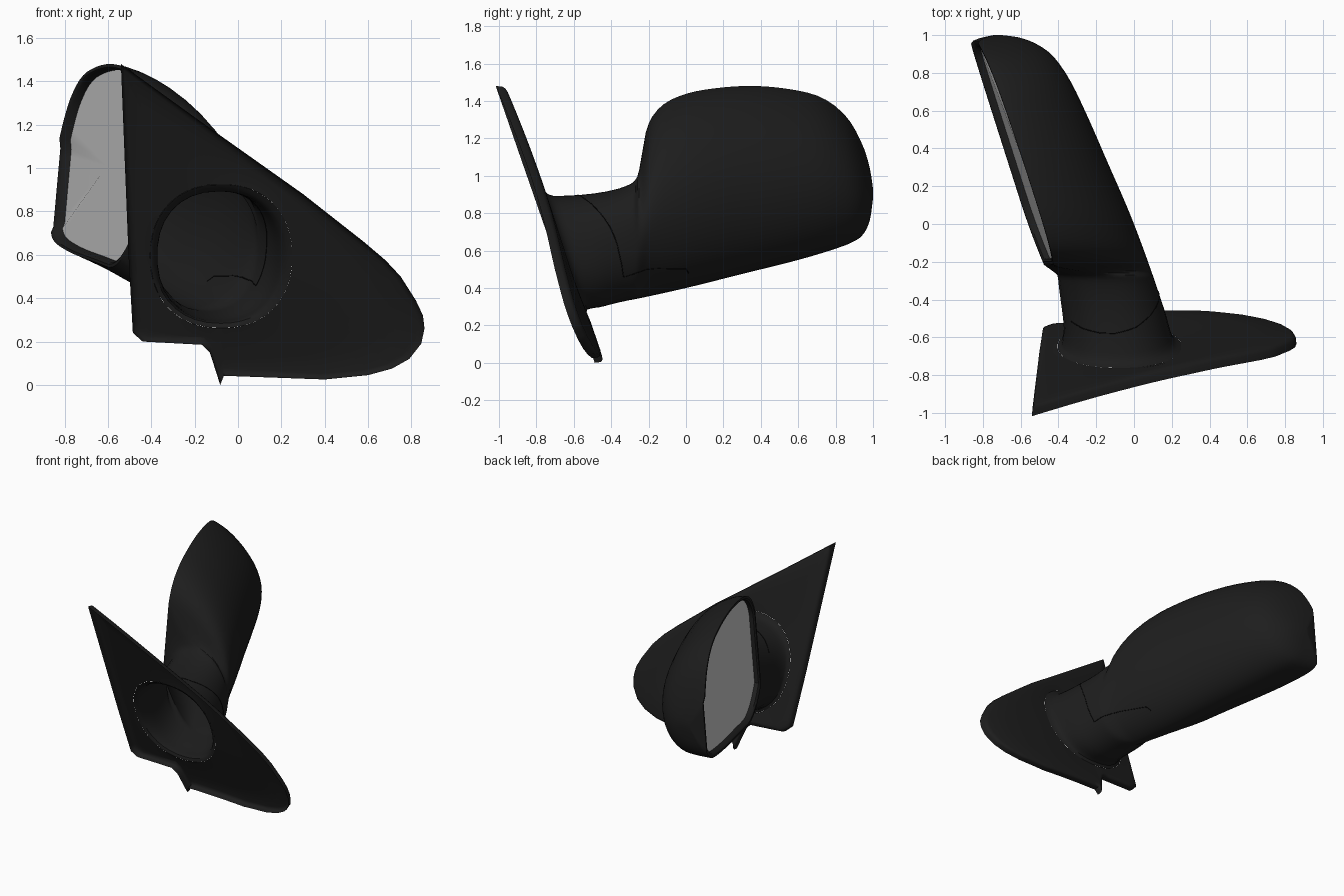
import bpy, bmesh, math
from mathutils import Vector

if "Cube" in bpy.data.objects:
    bpy.data.objects.remove(bpy.data.objects["Cube"])


def material(name, v):
    m = bpy.data.materials.new(name)
    m.diffuse_color = (v, v, v, 1)
    m.use_nodes = True
    m.node_tree.nodes["Principled BSDF"].inputs["Base Color"].default_value = m.diffuse_color
    return m


BLACK, SEAM, GLASS = material("black_plastic", .0125), material("seam_black", .003), material("mirror_grey", .57)


def make_object(name, bm, mat, angle=40):
    me = bpy.data.meshes.new(name)
    bm.to_mesh(me)
    bm.free()
    ob = bpy.data.objects.new(name, me)
    bpy.context.collection.objects.link(ob)
    me.materials.append(mat)
    bpy.ops.object.select_all(action='DESELECT')
    bpy.context.view_layer.objects.active = ob
    ob.select_set(True)
    bpy.ops.object.shade_smooth_by_angle(angle=math.radians(angle))
    return ob


def curve_at(table, u):
    """Smooth (Hermite) interpolation through (u, value) pairs."""
    n = len(table)
    u = min(max(u, table[0][0]), table[-1][0])
    i = max(k for k in range(n - 1) if table[k][0] <= u)

    def slope(k):
        a, b = table[max(k - 1, 0)], table[min(k + 1, n - 1)]
        return (b[1] - a[1]) / (b[0] - a[0])
    (x0, y0), (x1, y1) = table[i], table[i + 1]
    h = x1 - x0
    t = (u - x0) / h
    return ((2*t**3 - 3*t*t + 1)*y0 + (t**3 - 2*t*t + t)*h*slope(i)
            + (3*t*t - 2*t**3)*y1 + (t**3 - t*t)*h*slope(i + 1))


def smooth(a, b, u):
    t = min(max((u - a) / (b - a), 0), 1)
    return t * t * (3 - 2 * t)


# Side and top profiles of arm and head, as functions of y
ROOT = -.65
TOP = [(ROOT, .925), (-.635, .903), (-.6, .892), (-.45, .905), (-.32, .945), (-.26, .995), (-.24, 1.09),
       (-.21, 1.25), (-.15, 1.355), (-.05, 1.42), (.1, 1.46), (.35, 1.48), (.6, 1.455), (.75, 1.405),
       (.87, 1.3), (.95, 1.15), (.985, 1.03), (1, .93)]
BOTTOM = [(ROOT, .262), (-.635, .285), (-.52, .3), (-.3, .335), (0, .4), (.3, .475), (.6, .55), (.8, .61),
          (.9, .65), (.95, .69), (.985, .77), (1, .88)]
RIGHT = [(ROOT, .25), (-.635, .222), (-.6, .2), (-.45, .16), (0, 0), (.35, -.15), (.6, -.26), (.78, -.35),
         (.9, -.44), (.96, -.53), (.99, -.62), (1, -.7)]
LEFT = [(ROOT, -.405), (-.635, -.385), (-.55, -.372), (-.25, -.405), (1, -.41)]


def rim_x(y, z):
    return -.86 + .33 * (.96 - y) + .09 * (z - .75)


def surface(u, th):
    """Point of the arm/head skin; th in degrees from 90 clockwise to -270."""
    zt, zb, xR, xl = (curve_at(c, u) for c in (TOP, BOTTOM, RIGHT, LEFT))
    a = math.radians(th)
    c, s = math.cos(a), math.sin(a)
    # round arm section
    sq = lambda v: math.copysign(abs(v) ** .9, v)
    ax, az = (xl + xR) / 2 + (xR - xl) / 2 * sq(c), (zt + zb) / 2 + (zt - zb) / 2 * sq(s)
    # D-shaped head section, flat on the rim plane, rounded off at the tip
    zm = zb + .42 * (zt - zb)
    zr = zb + .13 * (1 - u) + .17 * max(0, (.12 - u) / .32) ** 2
    zr = min(zr, zb + .45 * (zt - zb))
    tip = .12 * max(0, (u - .955) / .045) ** 2
    xr = rim_x(u, zr) + tip
    xm = xr + .45 * (xR - xr)
    if th >= 0:
        x0 = rim_x(u, zt) + tip
        hx, hz = x0 + (xR - x0) * abs(c) ** 1.4, zm + (zt - zm) * s
    elif th >= -90:
        hx, hz = xm + (xR - xm) * abs(c), zm + (zm - zb) * s
    elif th >= -150:
        f = (-90 - th) / 60
        hx, hz = xm + (xr - xm) * f, zb + (zr - zb) * f ** 1.8
    else:
        hz = zr + (zt - zr) * (-150 - th) / 120
        hx = rim_x(u, hz) + tip
    t = smooth(-.28, -.215, u)
    x, z = ax + (hx - ax) * t, az + (hz - az) * t
    # shear the arm root to follow the slanted plate
    return Vector((x, u - .345 * (z - .6) * (1 - smooth(-.64, -.3, u)), z))


# Housing skin: hollow arm and head in one loft
stations = [ROOT, -.645, -.637, -.625, -.61, -.59] + [-.55 + .05 * i for i in range(5)]
stations += [-.32, -.3, -.285, -.27, -.26, -.25, -.24, -.23, -.215]
first = len(stations) - 1
stations += [-.2, -.18, -.15, -.12, -.08, -.04] + [.05 * i for i in range(18)]
stations += [.88, .91, .935, .955, .97]
last = len(stations) - 1
stations += [.982, .99, .996, 1]
angles = [90 - 7.5 * i for i in range(24)] + [-90 - 10 * i for i in range(6)] + [-150 - 12 * i for i in range(10)]
n, jb = len(angles), 30
bm = bmesh.new()
rings = [[bm.verts.new(surface(u, a)) for a in angles] for u in stations]
for i in range(len(rings) - 1):
    for j in range(n):
        if first <= i < last and j >= jb:      # mirror opening stays open
            continue
        k = (j + 1) % n
        bm.faces.new((rings[i][j], rings[i][k], rings[i + 1][k], rings[i + 1][j]))
bm.faces.new(rings[-1])

# Rim lip: boundary of the opening stepped inward, then sunk
edge = [r[0] for r in rings[first:last + 1]] + rings[last][:jb - 1:-1]
edge += [r[jb] for r in rings[first:last]][::-1] + rings[first][jb + 1:]
lo = [min(v.co[k] for v in edge) for k in range(3)]
hi = [max(v.co[k] for v in edge) for k in range(3)]
cy, cz = (lo[1] + hi[1]) / 2, (lo[2] + hi[2]) / 2
centre = Vector((rim_x(cy, cz), cy, cz))
loop = edge
for scale, sink in ((.97, 0), (.95, .01), (.94, .04)):
    new = [bm.verts.new(centre + (v.co - centre) * scale + Vector((sink, 0, 0))) for v in edge]
    for j in range(len(edge)):
        k = (j + 1) % len(edge)
        bm.faces.new((loop[j], loop[k], new[k], new[j]))
    loop = new
glass_pts = [v.co.copy() for v in loop]
bmesh.ops.recalc_face_normals(bm, faces=bm.faces)
make_object("mirror_housing", bm, BLACK)

# Mirror glass
bm = bmesh.new()
mid = bm.verts.new(centre + Vector((.04, 0, 0)))
vs = [bm.verts.new(p) for p in glass_pts]
for j in range(len(vs)):
    bm.faces.new((mid, vs[j], vs[(j + 1) % len(vs)]))
bmesh.ops.recalc_face_normals(bm, faces=bm.faces)
if sum(f.normal.x for f in bm.faces) > 0:
    bmesh.ops.reverse_faces(bm, faces=bm.faces)
make_object("mirror_glass", bm, GLASS)

# Sail-shaped mounting plate: a sheet meeting the arm, its edge folded forward
outline = [(-.54, 1.48), (-.18, 1.22), (.3, .88), (.58, .66), (.68, .575), (.75, .5), (.82, .39), (.853, .32),
           (.86, .26), (.845, .19), (.79, .12), (.71, .075), (.6, .045), (.4, .025), (-.065, .042), (-.082, 0),
           (-.13, .15), (-.165, .185), (-.44, .2), (-.485, .24), (-.505, .6)]
pts = []
for (x0, z0), (x1, z1) in zip(outline, outline[1:] + outline[:1]):
    m = max(1, math.ceil(math.hypot(x1 - x0, z1 - z0) / .04))
    pts += [(x0 + (x1 - x0) * i / m, z0 + (z1 - z0) * i / m) for i in range(m)]


def plate_y(x, z):
    return -.945 + .345 * (1.48 - z) - (.1 if x > .1 else .05) * (x - .1) ** 2


bm = bmesh.new()
rows = []
# (fraction from hole to border, inset from border, forward fold)
for f, inset, fold in ((0, 0, 0), (.3, 0, 0), (.65, 0, 0), (1, .035, 0), (1, .015, .006), (1, .004, .018), (1, 0, .052)):
    row = []
    for x, z in pts:
        a = math.atan2(z - .59, x + .08)
        hole = surface(ROOT, math.degrees(a))
        bx, bz = x - inset * math.cos(a), z - inset * math.sin(a)
        px, pz = hole.x + (bx - hole.x) * f, hole.z + (bz - hole.z) * f
        row.append(bm.verts.new((px, hole.y if f == 0 else plate_y(px, pz) - fold, pz)))
    rows.append(row)
for r0, r1 in zip(rows, rows[1:]):
    for j in range(len(pts)):
        k = (j + 1) % len(pts)
        bm.faces.new((r0[j], r0[k], r1[k], r1[j]))
bmesh.ops.recalc_face_normals(bm, faces=bm.faces)
if sum(f.normal.y for f in bm.faces) < 0:
    bmesh.ops.reverse_faces(bm, faces=bm.faces)
make_object("mounting_plate", bm, BLACK, 50)

# Panel seam around the arm
seam = [(-.48, -215), (-.5, -235), (-.51, -255), (-.51, -270), (-.51, 90), (-.49, 68), (-.45, 45), (-.4, 20),
        (-.365, 0), (-.345, -18), (-.335, -33), (-.26, -32), (-.2, -39), (-.1, -45), (0, -50), (.02, -58)]
cu = bpy.data.curves.new("panel_seam", 'CURVE')
cu.dimensions = '3D'
cu.bevel_depth = .0025
cu.bevel_resolution = 1
path = []
for (u0, a0), (u1, a1) in zip(seam, seam[1:]):
    if abs(a1 - a0) < 180:
        path += [surface(u0 + (u1 - u0) * i / 4, a0 + (a1 - a0) * i / 4) for i in range(4)]
sp = cu.splines.new('POLY')
sp.points.add(len(path) - 1)
for p, co in zip(sp.points, path):
    p.co = (*co, 1)
cu.materials.append(SEAM)
bpy.context.collection.objects.link(bpy.data.objects.new("panel_seam", cu))
